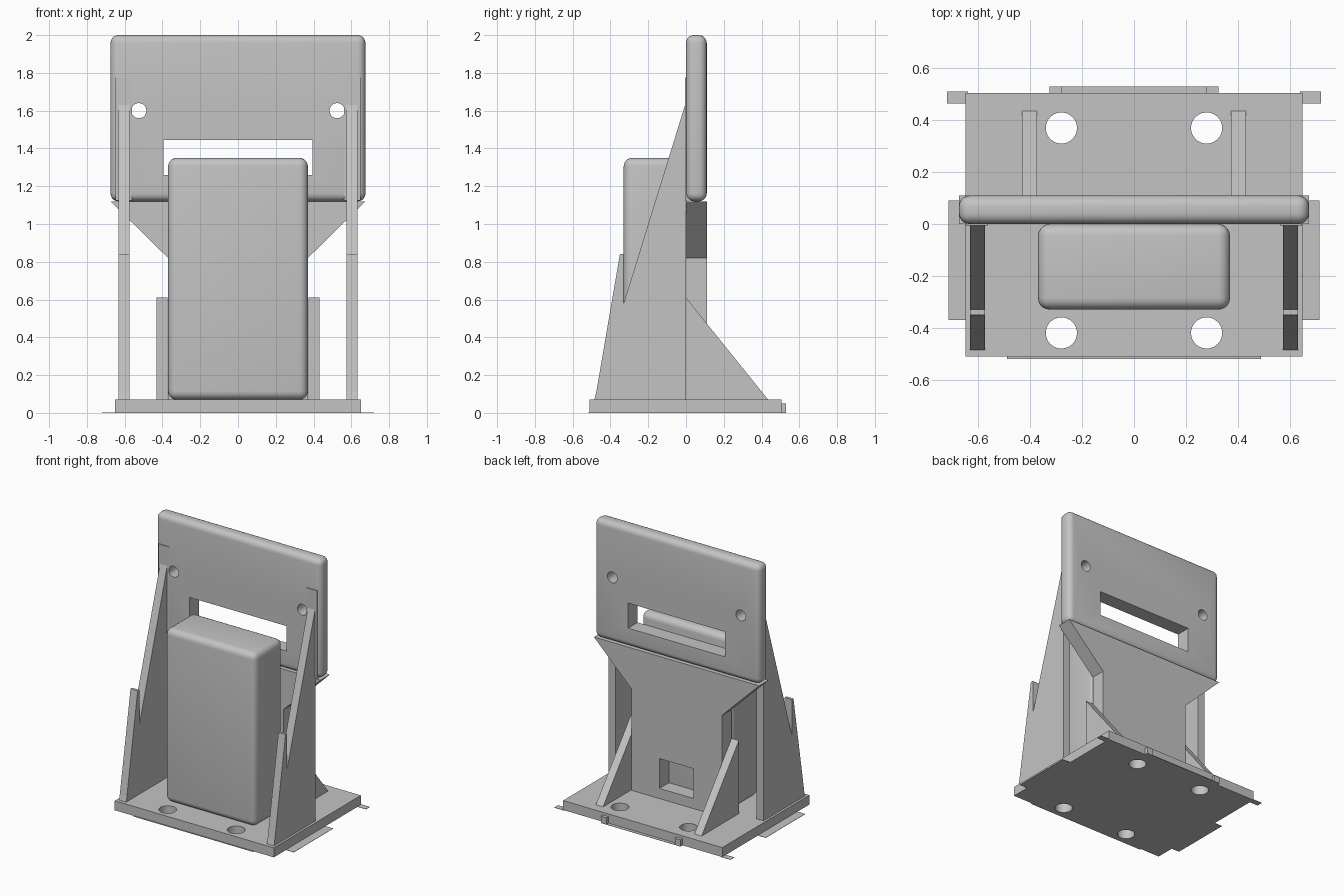
import bpy, bmesh, math
from mathutils import Matrix, Vector

cube = bpy.data.objects.get("Cube")
if cube:
    bpy.data.objects.remove(cube, do_unlink=True)

grey = bpy.data.materials.new("plain grey")
grey.use_nodes = True
grey.diffuse_color = (0.55, 0.55, 0.55, 1)
grey.node_tree.nodes["Principled BSDF"].inputs["Base Color"].default_value = grey.diffuse_color


def add_object(name, bm):
    bmesh.ops.recalc_face_normals(bm, faces=bm.faces)
    mesh = bpy.data.meshes.new(name)
    bm.to_mesh(mesh)
    bm.free()
    mesh.materials.append(grey)
    obj = bpy.data.objects.new(name, mesh)
    bpy.context.collection.objects.link(obj)
    return obj


def activate(obj):
    bpy.ops.object.select_all(action='DESELECT')
    obj.select_set(True)
    bpy.context.view_layer.objects.active = obj


def box(name, x, y, z, bevel=0, open_bottom=False):
    """Box from three (low, high) ranges, optionally with rounded edges."""
    bm = bmesh.new()
    bmesh.ops.create_cube(bm, size=1)
    for v in bm.verts:
        v.co = Vector([r[0] if c < 0 else r[1] for c, r in zip(v.co, (x, y, z))])
    if bevel:
        edges = [e for e in bm.edges
                 if not (open_bottom and all(v.co.z == z[0] for v in e.verts))]
        bmesh.ops.bevel(bm, geom=edges, offset=bevel, segments=5, profile=0.5, affect='EDGES')
    obj = add_object(name, bm)
    if bevel:
        activate(obj)
        bpy.ops.object.shade_smooth_by_angle(angle=math.radians(30))
    return obj


def prism(name, outline, axis, low, high):
    """Extrude a flat outline along x (outline in y, z) or y (outline in x, z)."""
    bm = bmesh.new()
    place = (lambda a, b: (low, a, b)) if axis == 'x' else (lambda a, b: (a, low, b))
    face = bm.faces.new([bm.verts.new(place(a, b)) for a, b in outline])
    ext = bmesh.ops.extrude_face_region(bm, geom=[face])
    step = Vector((high - low, 0, 0)) if axis == 'x' else Vector((0, high - low, 0))
    bmesh.ops.translate(bm, vec=step, verts=[v for v in ext["geom"] if isinstance(v, bmesh.types.BMVert)])
    return add_object(name, bm)


def rod(center, radius, axis):
    bm = bmesh.new()
    turn = Matrix.Rotation(math.pi / 2, 4, 'X') if axis == 'y' else Matrix()
    bmesh.ops.create_cone(bm, cap_ends=True, segments=40, radius1=radius, radius2=radius,
                          depth=0.4, matrix=Matrix.Translation(center) @ turn)
    return add_object("cutter", bm)


def cut(obj, cutters):
    for c in cutters:
        mod = obj.modifiers.new("cut", 'BOOLEAN')
        mod.operation = 'DIFFERENCE'
        mod.solver = 'EXACT'
        mod.object = c
        activate(obj)
        bpy.ops.object.modifier_apply(modifier=mod.name)
        bpy.data.objects.remove(c, do_unlink=True)
    bpy.ops.object.shade_smooth_by_angle(angle=math.radians(30))


def span(a, b, side):
    return tuple(sorted((a * side, b * side)))


SIDES = (("left", 1), ("right", -1))

# Base plate with four bolt holes
base = box("base_plate", (-0.65, 0.65), (-0.51, 0.505), (0, 0.07))
cut(base, [rod((s * 0.28, y, 0.03), 0.06, 'z') for _, s in SIDES for y in (-0.42, 0.37)])

# Rounded upper panel with slot and screw holes
panel = box("upper_panel", (-0.675, 0.675), (0, 0.11), (1.12, 2), bevel=0.042)
cut(panel, [box("cutter", (-0.395, 0.395), (-0.2, 0.3), (1.26, 1.445))]
    + [rod((s * 0.525, 0.05, 1.6), 0.04, 'y') for _, s in SIDES])

# Flared rear wall with a square window
half = [(0.37, 0.07), (0.37, 0.82), (0.675, 1.12)]
wall = prism("rear_wall", half + [(-x, z) for x, z in reversed(half)], 'y', 0, 0.11)
cut(wall, [box("cutter", (-0.14, 0.14), (-0.2, 0.3), (0.145, 0.365))])

# Rounded front housing
box("front_housing", (-0.37, 0.37), (-0.33, 0), (0.07, 1.35), bevel=0.045, open_bottom=True)

# Side ribs, mounting pads, rear gussets and thin base tabs
rib = [(0, 0.07), (-0.485, 0.07), (-0.475, 0.11), (-0.35, 0.84), (-0.33, 0.84),
       (-0.33, 0.58), (-0.005, 1.63), (0, 1.63)]
gusset = [(0, 0.07), (0.435, 0.07), (0, 0.61)]
for side, s in SIDES:
    prism(side + "_rib", rib, 'x', *span(0.575, 0.633, s))
    box(side + "_mounting_pad", span(0.562, 0.648, s), (-0.005, 0.03), (1.125, 1.775))
    prism(side + "_rear_gusset", gusset, 'x', *span(0.373, 0.432, s))
    box(side + "_side_tab", span(0.64, 0.715, s), (-0.37, 0.09), (0, 0.002))
    box(side + "_corner_tab", span(0.64, 0.72, s), (0.465, 0.51), (0, 0.002))
    box(side + "_rear_stop", span(0.28, 0.325, s), (0.5, 0.53), (0, 0.05))
box("rear_strip", (-0.28, 0.28), (0.5, 0.53), (0, 0.002))
box("front_strip", (-0.49, 0.49), (-0.52, -0.5), (0, 0.002))
